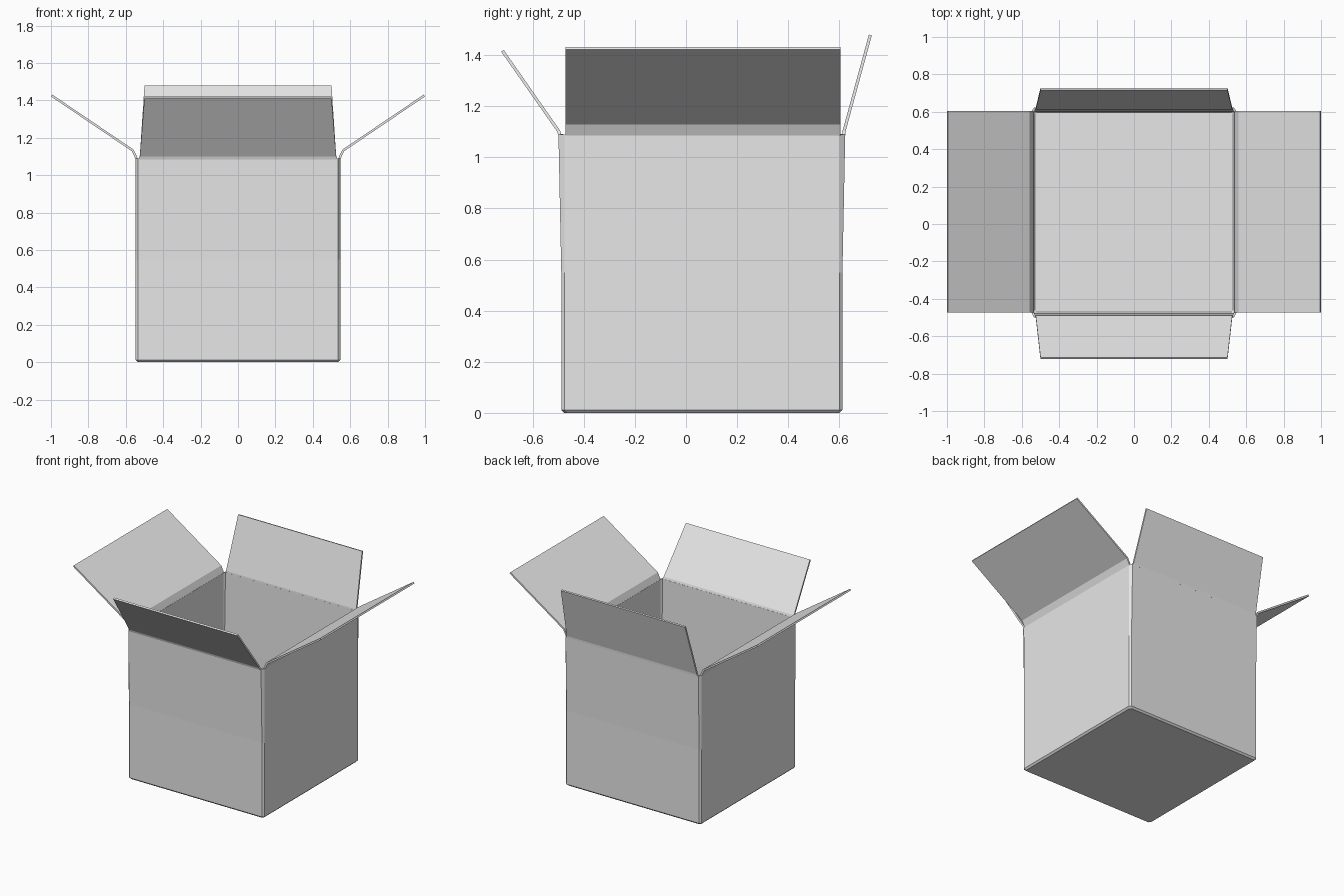
import bpy
import bmesh
from mathutils import Vector

cube = bpy.data.objects.get("Cube")
if cube:
    bpy.data.objects.remove(cube, do_unlink=True)

THICK = 0.012
CENTRE_Y = 0.062

card = bpy.data.materials.new("light_grey_card")
card.use_nodes = True
card.diffuse_color = (0.8, 0.8, 0.8, 1)
card.node_tree.nodes["Principled BSDF"].inputs["Base Color"].default_value = (0.8, 0.8, 0.8, 1)


def card_object(name, bm):
    """Turn an outer skin into a sheet of card thickened inwards."""
    mesh = bpy.data.meshes.new(name)
    bm.to_mesh(mesh)
    bm.free()
    mesh.materials.append(card)
    obj = bpy.data.objects.new(name, mesh)
    bpy.context.collection.objects.link(obj)
    solid = obj.modifiers.new("card_thickness", "SOLIDIFY")
    solid.thickness = THICK
    solid.offset = -1
    solid.use_even_offset = True
    return obj


def wall_ring(bm, z, hx, hy, bulge=0.0, cut=0.012):
    """Rectangle with cut corners; bulge pushes the front and back outwards."""
    quarter = [(hx, hy - cut), (hx - cut, hy + bulge)]
    points = quarter + [(-x, y) for x, y in reversed(quarter)]
    points += [(-x, -y) for x, y in points]
    return [bm.verts.new((x, y + CENTRE_Y, z)) for x, y in points]


# Box body: base, bevelled bottom edge and walls leaning out near the top
bm = bmesh.new()
rings = [
    wall_ring(bm, 0.0, 0.535, 0.538),
    wall_ring(bm, 0.012, 0.547, 0.55),
    wall_ring(bm, 0.55, 0.547, 0.55),
    wall_ring(bm, 1.09, 0.547, 0.55, bulge=0.011),
]
bm.faces.new(list(reversed(rings[0])))
for low, high in zip(rings, rings[1:]):
    for i in range(len(low)):
        j = (i + 1) % len(low)
        bm.faces.new((low[i], low[j], high[j], high[i]))
card_object("box_body", bm)


def flap(name, outward, centre, path):
    """Folded sheet; path holds (distance outwards, height, half width)."""
    out = Vector(outward)
    along = Vector((0, 0, 1)).cross(out)
    bm = bmesh.new()
    rows = []
    for dist, z, half in path:
        mid = Vector(centre) + out * dist + Vector((0, 0, z))
        rows.append([bm.verts.new(mid + along * s * half) for s in (-1, 1)])
    for a, b in zip(rows, rows[1:]):
        bm.faces.new((a[0], a[1], b[1], b[0]))
    card_object(name, bm)


# Side flaps with a crease just above the walls
side_path = [(0.547, 1.085, 0.538), (0.567, 1.128, 0.538), (1.0, 1.421, 0.538)]
for side, sign in (("left", 1), ("right", -1)):
    flap(side + "_flap", (sign, 0, 0), (0, 0.066, 0), side_path)

# Tapered front and back flaps
flap("front_flap", (0, -1, 0), (0, 0, 0),
     [(0.499, 1.085, 0.53), (0.504, 1.1, 0.525), (0.723, 1.413, 0.5)])
flap("back_flap", (0, 1, 0), (0, 0, 0),
     [(0.623, 1.085, 0.53), (0.624, 1.1, 0.525), (0.727, 1.477, 0.5)])
